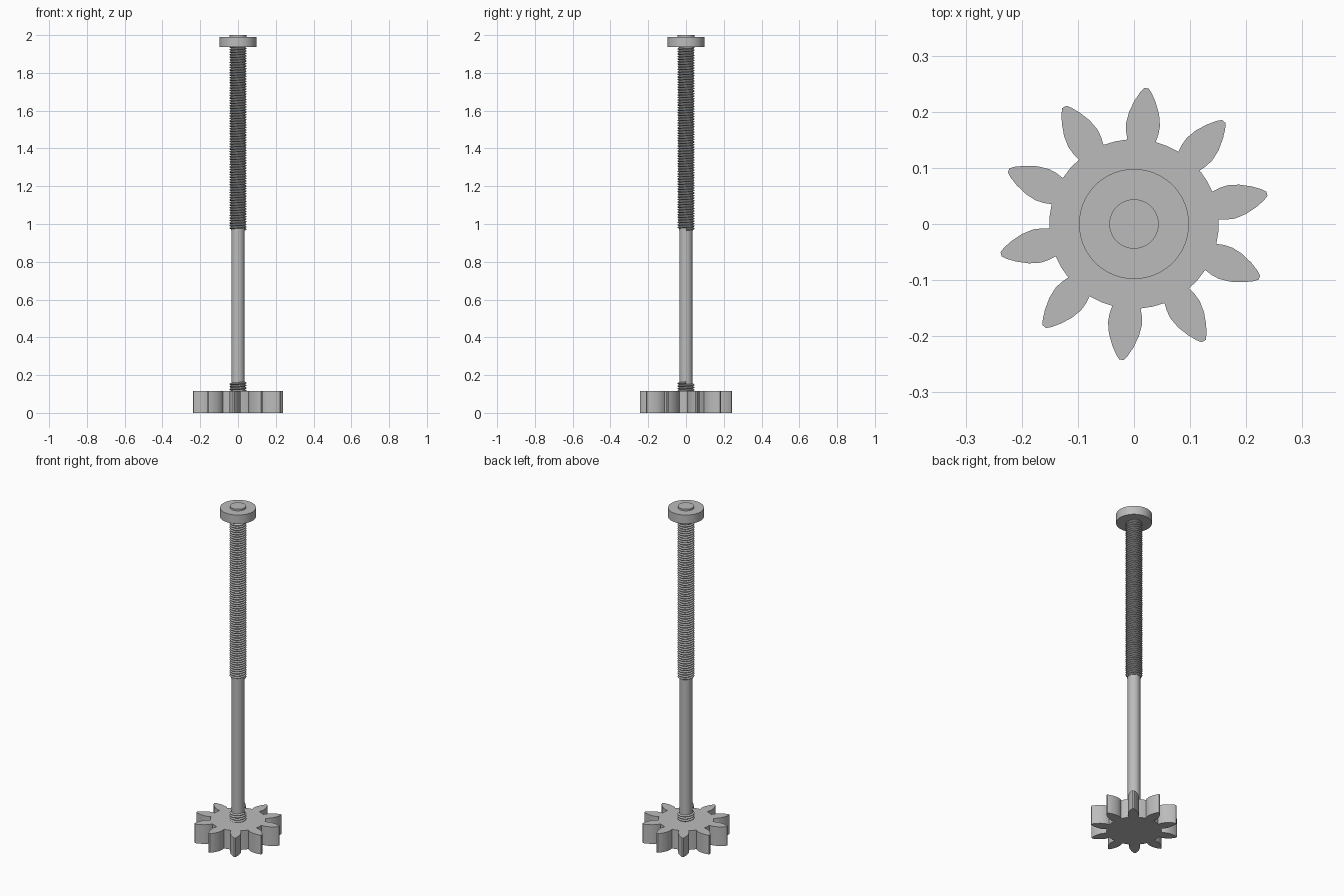
import bpy, bmesh, math

cube = bpy.data.objects.get("Cube")
if cube:
    bpy.data.objects.remove(cube)

steel = bpy.data.materials.new("grey steel")
steel.use_nodes = True
GREY = (0.5, 0.5, 0.5, 1)
steel.diffuse_color = GREY
steel.node_tree.nodes["Principled BSDF"].inputs["Base Color"].default_value = GREY


def finish(bm, name):
    mesh = bpy.data.meshes.new(name)
    bm.to_mesh(mesh)
    bm.free()
    mesh.materials.append(steel)
    obj = bpy.data.objects.new(name, mesh)
    bpy.context.collection.objects.link(obj)
    return obj


def smooth(obj):
    bpy.ops.object.select_all(action="DESELECT")
    obj.select_set(True)
    bpy.context.view_layer.objects.active = obj
    bpy.ops.object.shade_smooth_by_angle(angle=math.radians(30))


def cylinder(name, radius, bottom, top, sides):
    bm = bmesh.new()
    bmesh.ops.create_cone(bm, cap_ends=True, segments=sides, radius1=radius,
                          radius2=radius, depth=top - bottom)
    bmesh.ops.translate(bm, verts=bm.verts, vec=(0, 0, (top + bottom) / 2))
    obj = finish(bm, name)
    smooth(obj)
    return obj


def thread(name, bottom, turns, pitch=0.0135, root=0.037, crest=0.0455):
    # One V-shaped ridge swept into a helix
    bm = bmesh.new()
    profile = [(root, 0), (crest, 0.4), (crest, 0.6), (root, 1)]
    verts = [bm.verts.new((r, 0, bottom + z * pitch)) for r, z in profile]
    for a, b in zip(verts, verts[1:]):
        bm.edges.new((a, b))
    obj = finish(bm, name)
    screw = obj.modifiers.new("helix", "SCREW")
    screw.axis = "Z"
    screw.screw_offset = pitch
    screw.iterations = turns
    screw.steps = screw.render_steps = 24
    screw.use_merge_vertices = True
    screw.merge_threshold = 0.0001
    screw.use_normal_calculate = True
    screw.use_smooth_shade = False
    return obj


# Gear: half-widths of a tooth at growing radius, mirrored and repeated
TEETH, HEIGHT = 10, 0.115
TOOTH = [(0.151, 0.0255), (0.165, 0.029), (0.18, 0.0305), (0.2, 0.027),
         (0.22, 0.019), (0.235, 0.0105), (0.243, 0.004)]
bm = bmesh.new()
outline = []
for i in range(TEETH):
    centre = math.radians(84.8) + i * math.tau / TEETH
    side = [(r, w / r) for r, w in TOOTH]
    polar = [(r, -a) for r, a in side] + [(r, a) for r, a in reversed(side)]
    polar.append((0.151, math.pi / TEETH))
    for r, a in polar:
        outline.append(bm.verts.new((r * math.cos(centre + a), r * math.sin(centre + a), 0)))
base = bm.faces.new(outline)
top = bmesh.ops.extrude_face_region(bm, geom=[base])
bmesh.ops.translate(bm, vec=(0, 0, HEIGHT),
                    verts=[g for g in top["geom"] if isinstance(g, bmesh.types.BMVert)])
bmesh.ops.recalc_face_normals(bm, faces=bm.faces)
smooth(finish(bm, "gear"))

# Shaft with a threaded upper half and a short threaded foot
cylinder("shaft", 0.035, 0.05, 0.97, 24)
cylinder("threaded_core", 0.038, 0.965, 2.0, 24)
thread("upper_thread", 0.965, 75)
thread("lower_thread", 0.098, 4)
cylinder("shaft_end", 0.044, 1.98, 2.0, 32)

# Round nut near the top
cylinder("nut", 0.098, 1.937, 1.99, 64)
